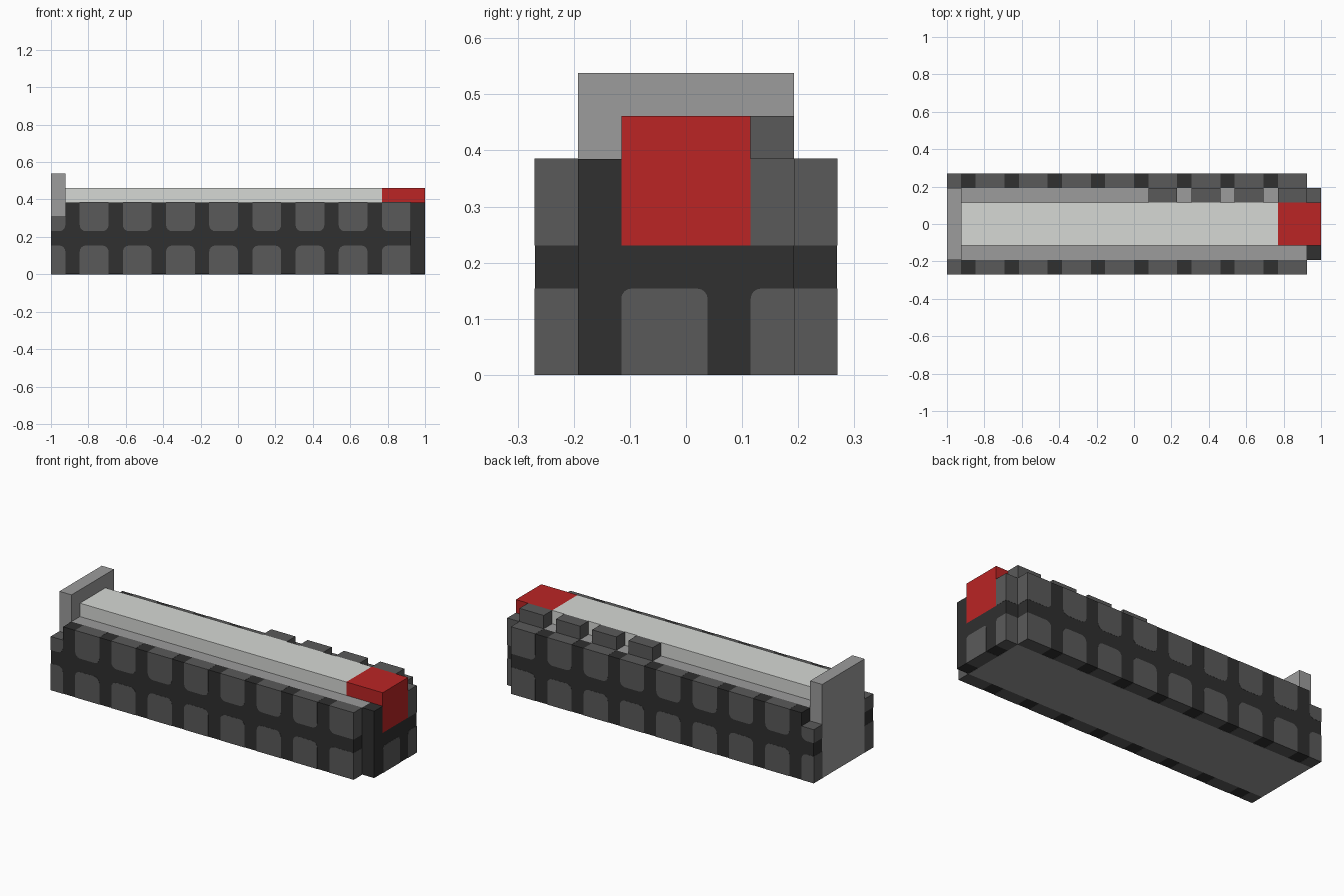
import bpy, bmesh, math

if "Cube" in bpy.data.objects:
    bpy.data.objects.remove(bpy.data.objects["Cube"], do_unlink=True)

U = 2 / 26      # one block of the model
E = 0.0008      # how far the panels stand proud


def material(name, rgb):
    m = bpy.data.materials.new(name)
    m.use_nodes = True
    m.diffuse_color = (*rgb, 1)
    m.node_tree.nodes["Principled BSDF"].inputs["Base Color"].default_value = (*rgb, 1)
    return m


DARK = material("charcoal", (0.029, 0.029, 0.029))
MID = material("dark_grey", (0.102, 0.102, 0.102))
GREY = material("mid_grey", (0.332, 0.332, 0.332))
LIGHT = material("light_grey", (0.675, 0.69, 0.665))
RED = material("red", (0.495, 0.018, 0.018))


def finish(name, bm, mat):
    bmesh.ops.recalc_face_normals(bm, faces=bm.faces)
    me = bpy.data.meshes.new(name)
    me.materials.append(mat)
    bm.to_mesh(me)
    bm.free()
    ob = bpy.data.objects.new(name, me)
    bpy.context.collection.objects.link(ob)
    return ob


def box(name, x, y, z, mat, lift=0.0):
    """Box from ranges in blocks; lift raises the underside, in metres."""
    bm = bmesh.new()
    bmesh.ops.create_cube(bm, size=1)
    for v in bm.verts:
        v.co = [(r[0] if c < 0 else r[1]) * U for c, r in zip(v.co, (x, y, z))]
        v.co.z = max(v.co.z, lift)
    return finish(name, bm, mat)


def panel(name, axis, span, a, z, rounded, r):
    """Panel in the (a, z) plane, extruded over span along axis x or y.
    Ranges are metres; rounded lists corners of radius r as (a side, z side)."""
    pts = []
    for sa, sz in ((1, 1), (0, 1), (0, 0), (1, 0)):
        if (sa, sz) not in rounded:
            pts.append((a[sa], z[sz]))
            continue
        ca = a[sa] + (r if sa == 0 else -r)
        cz = z[sz] + (r if sz == 0 else -r)
        start = {(1, 1): 0, (0, 1): 90, (0, 0): 180, (1, 0): 270}[(sa, sz)]
        for i in range(5):
            t = math.radians(start + 22.5 * i)
            pts.append((ca + r * math.cos(t), cz + r * math.sin(t)))
    bm = bmesh.new()
    place = (lambda p, d: (d, p[0], p[1])) if axis == "x" else (lambda p, d: (p[0], d, p[1]))
    face = bm.faces.new([bm.verts.new(place(p, span[0])) for p in pts])
    out = bmesh.ops.extrude_face_region(bm, geom=[face])
    for v in out["geom"]:
        if isinstance(v, bmesh.types.BMVert):
            v.co["xyz".index(axis)] = span[1]
    return finish(name, bm, MID)


# Inner core with its deck, end plate and top bar
box("core", (-12, 12), (-2.5, 2.5), (0, 5), GREY)
box("end_plate", (-13, -12), (-2.5, 2.5), (0, 7), GREY)
box("top_bar", (-12, 10), (-1.5, 1.5), (5, 6), LIGHT)

# Side walls with rounded panels, three blocks apart
for side, s in (("front", -1), ("back", 1)):
    yr = sorted((s * 2.5, s * 3.5))
    box(side + "_wall", (-12, 12), yr, (0, 5), DARK, lift=E)
    box(side + "_wall_step", (-13, -12), yr, (0, 4), DARK, lift=E)
    span = sorted((s * 2.5 * U, s * (3.5 * U + E)))
    runs = [(-13, -12)] + [(k, k + 2) for k in range(-11, 12, 3)]
    for n, (x0, x1) in enumerate(runs):
        ax = (x0 * U - (E if x0 == -13 else 0), x1 * U + (E if x1 == 12 else 0))
        sides = [i for i in (0, 1) if (i, (x0, x1)[i]) not in ((0, -13), (1, 12))]
        top = 4 if x0 == -13 else 5
        panel(f"{side}_lower_panel_{n}", "y", span, ax, (0, 2 * U),
              [(i, 1) for i in sides], 0.032)
        panel(f"{side}_upper_panel_{n}", "y", span, ax, (3 * U, top * U + E),
              [(i, 0) for i in sides], 0.032)

# Nose: base, two posts and its panels
box("nose_base", (12, 13), (-2.5, 2.5), (0, 3), DARK, lift=E)
box("nose_front_post", (12, 13), (-2.5, -1.5), (3, 5), DARK)
box("nose_back_post", (12, 13), (1.5, 2.5), (3, 5), DARK)
nose = (12 * U, 13 * U + E)
outer = (1.5 * U, 2.5 * U + E)
panel("nose_centre_panel", "x", nose, (-1.5 * U, 0.5 * U), (0, 2 * U), [(0, 1), (1, 1)], 0.018)
panel("nose_back_lower_panel", "x", nose, outer, (0, 2 * U), [(0, 1)], 0.018)
panel("nose_back_upper_panel", "x", nose, outer, (3 * U, 5 * U + E), [], 0)

# Red cap that folds down over the nose
box("red_cap_top", (10, 13), (-1.5, 1.5), (5, 6), RED)
box("red_cap_front", (12, 13), (-1.5, 1.5), (3, 5), RED)

# Row of small blocks on the back deck
for i in range(4):
    box(f"deck_block_{i}", (1 + 3 * i, 3 + 3 * i), (1.5, 2.5), (5, 6), MID)
